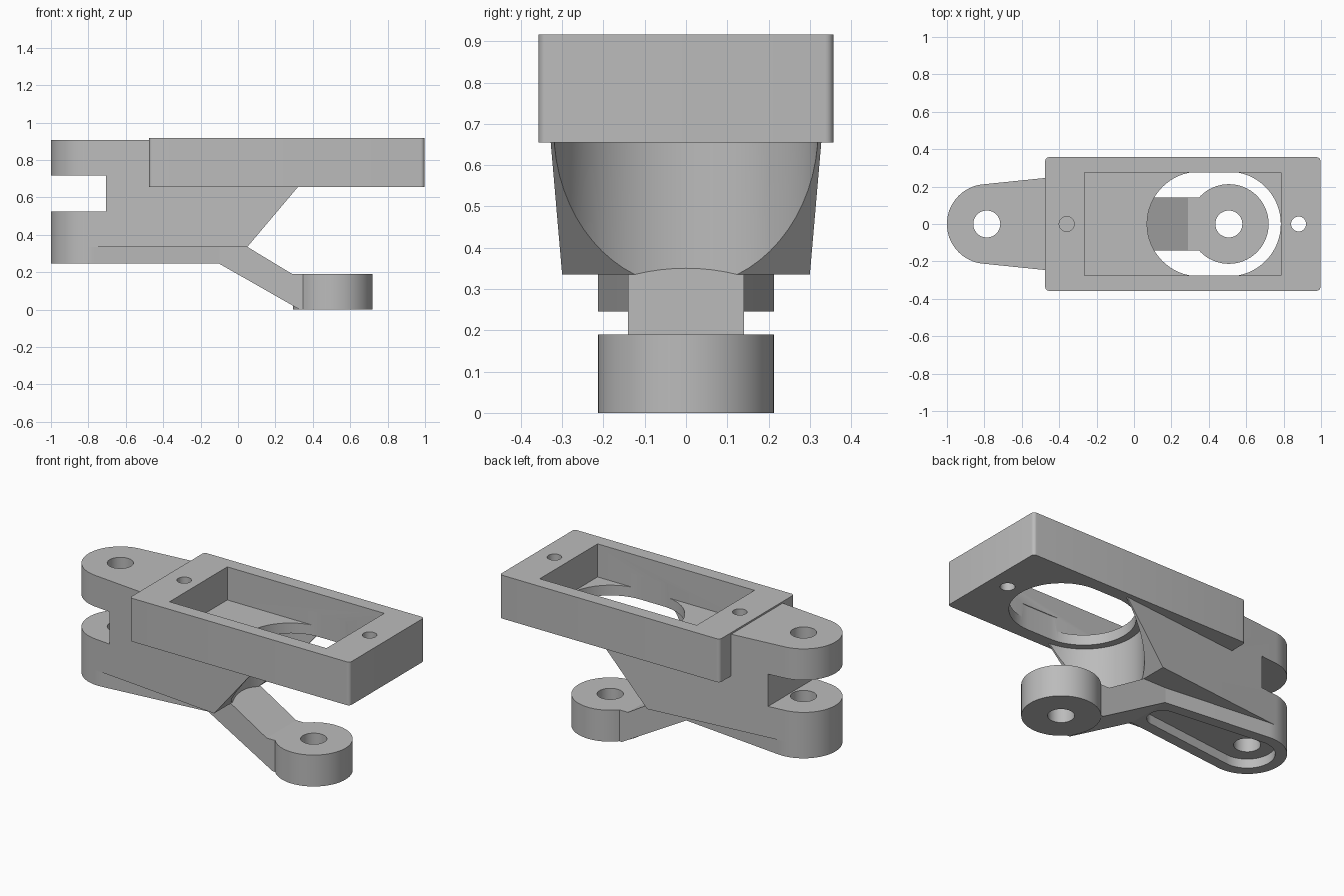
import bpy, bmesh
from math import atan, cos, sin, pi, radians

old = bpy.data.objects.get("Cube")
if old:
    bpy.data.objects.remove(old, do_unlink=True)

grey = bpy.data.materials.new("plain_grey")
grey.use_nodes = True
GREY = (0.5, 0.5, 0.5, 1)
grey.diffuse_color = GREY
grey.node_tree.nodes["Principled BSDF"].inputs["Base Color"].default_value = GREY


def prism(name, outline, low, high, axis="z"):
    """Extrude a closed outline along z (points x, y) or along y (points x, z)."""
    bm = bmesh.new()
    place = (lambda a, b: (a, b, low)) if axis == "z" else (lambda a, b: (a, low, b))
    face = bm.faces.new([bm.verts.new(place(a, b)) for a, b in outline])
    top = bmesh.ops.extrude_face_region(bm, geom=[face])["geom"]
    step = (0, 0, high - low) if axis == "z" else (0, high - low, 0)
    bmesh.ops.translate(bm, vec=step, verts=[v for v in top if isinstance(v, bmesh.types.BMVert)])
    bmesh.ops.recalc_face_normals(bm, faces=bm.faces)
    mesh = bpy.data.meshes.new(name)
    bm.to_mesh(mesh)
    bm.free()
    mesh.materials.append(grey)
    ob = bpy.data.objects.new(name, mesh)
    bpy.context.collection.objects.link(ob)
    return ob


def arc(cx, cy, r, start, end, n=32):
    return [(cx + r * cos(start + (end - start) * i / n),
             cy + r * sin(start + (end - start) * i / n)) for i in range(n + 1)]


def circle(cx, r):
    return arc(cx, 0, r, 0, 2 * pi, 64)[:-1]


def rect(x0, x1, half):
    return [(x0, -half), (x1, -half), (x1, half), (x0, half)]


def rounded_rect(x0, x1, half, r):
    corners = [(x1 - r, half - r), (x0 + r, half - r), (x0 + r, r - half), (x1 - r, r - half)]
    return [p for i, (x, y) in enumerate(corners)
            for p in arc(x, y, r, i * pi / 2, (i + 1) * pi / 2, 6)]


def slot(x0, r0, x1, r1):
    """Two round ends joined by tangent sides."""
    lean = atan((r1 - r0) / (x1 - x0))
    a = pi / 2 + lean
    return arc(x0, 0, r0, a, 2 * pi - a) + arc(x1, 0, r1, -a, a)


def lug(cx, r, slope, end):
    """Round nose with straight tapering sides ending flat."""
    a = pi / 2 + atan(slope)
    half = r / sin(a) + slope * (end - cx)
    return arc(cx, 0, r, a, 2 * pi - a, 48) + [(end, -half), (end, half)]


def cut(ob, *cutters):
    bpy.context.view_layer.objects.active = ob
    for c in cutters:
        mod = ob.modifiers.new("cut", "BOOLEAN")
        mod.operation, mod.solver, mod.object = "DIFFERENCE", "EXACT", c
        bpy.ops.object.modifier_apply(modifier=mod.name)
        bpy.data.objects.remove(c, do_unlink=True)


PIN, PIN_R, NOSE_R = -0.787, 0.072, 0.213
RING = 0.507

# Tray with pocket, clearance opening and two screw holes
tray = prism("tray", rounded_rect(-0.475, 0.997, 0.357, 0.02), 0.655, 0.917)
cut(tray,
    prism("pocket", rect(-0.265, 0.785, 0.276), 0.717, 1.1),
    prism("opening", slot(0.35, 0.28, 0.505, 0.28), 0.5, 0.8),
    prism("screw_hole", circle(0.88, 0.04), 0.5, 1.1),
    prism("blind_hole", circle(-0.36, 0.04), 0.5, 1.1))

# Forked body: widening plan, sloped end, round relief behind the arm
body = prism("forked_body", lug(PIN, NOSE_R, 0.1026, 0.4), 0.335, 0.907)
cut(body,
    prism("slope", [(-0.0344, 0.235), (0.3917, 0.74), (0.6, 0.74), (0.6, 0.235)], -1, 1, "y"),
    prism("tray_space", rect(-0.42, 0.7, 0.6), 0.69, 1.1),
    prism("relief", circle(0.345, 0.32), 0.2, 0.8),
    prism("fork_gap", rect(-1.2, -0.705, 0.5), 0.523, 0.718),
    prism("pin_hole", circle(PIN, PIN_R), 0, 1.1))

# Lower plate narrowing toward the arm, hollowed underneath
plate = prism("lower_plate", lug(PIN, NOSE_R, -0.107, -0.1), 0.245, 0.4)
cut(plate,
    prism("recess", slot(PIN, 0.15, -0.2, 0.085), 0.1, 0.3),
    prism("pin_hole", circle(PIN, PIN_R), 0, 1.1))

# Bent arm
arm = prism("bent_arm", [(-0.1, 0.426), (0.29, 0.19), (RING, 0.19), (RING, 0),
                         (0.33, 0), (-0.1, 0.245)], -0.141, 0.141, "y")
cut(arm, prism("ring_space", circle(RING, 0.2), -0.1, 0.3))

# Ring at the end of the arm
ring = prism("arm_ring", circle(RING, NOSE_R), 0, 0.19)
cut(ring, prism("ring_hole", circle(RING, PIN_R), -0.1, 0.3))

# Smooth round walls, sharp edges kept
bpy.ops.object.select_all(action="DESELECT")
for ob in (tray, body, plate, arm, ring):
    ob.select_set(True)
bpy.context.view_layer.objects.active = tray
bpy.ops.object.shade_smooth_by_angle(angle=radians(30))
